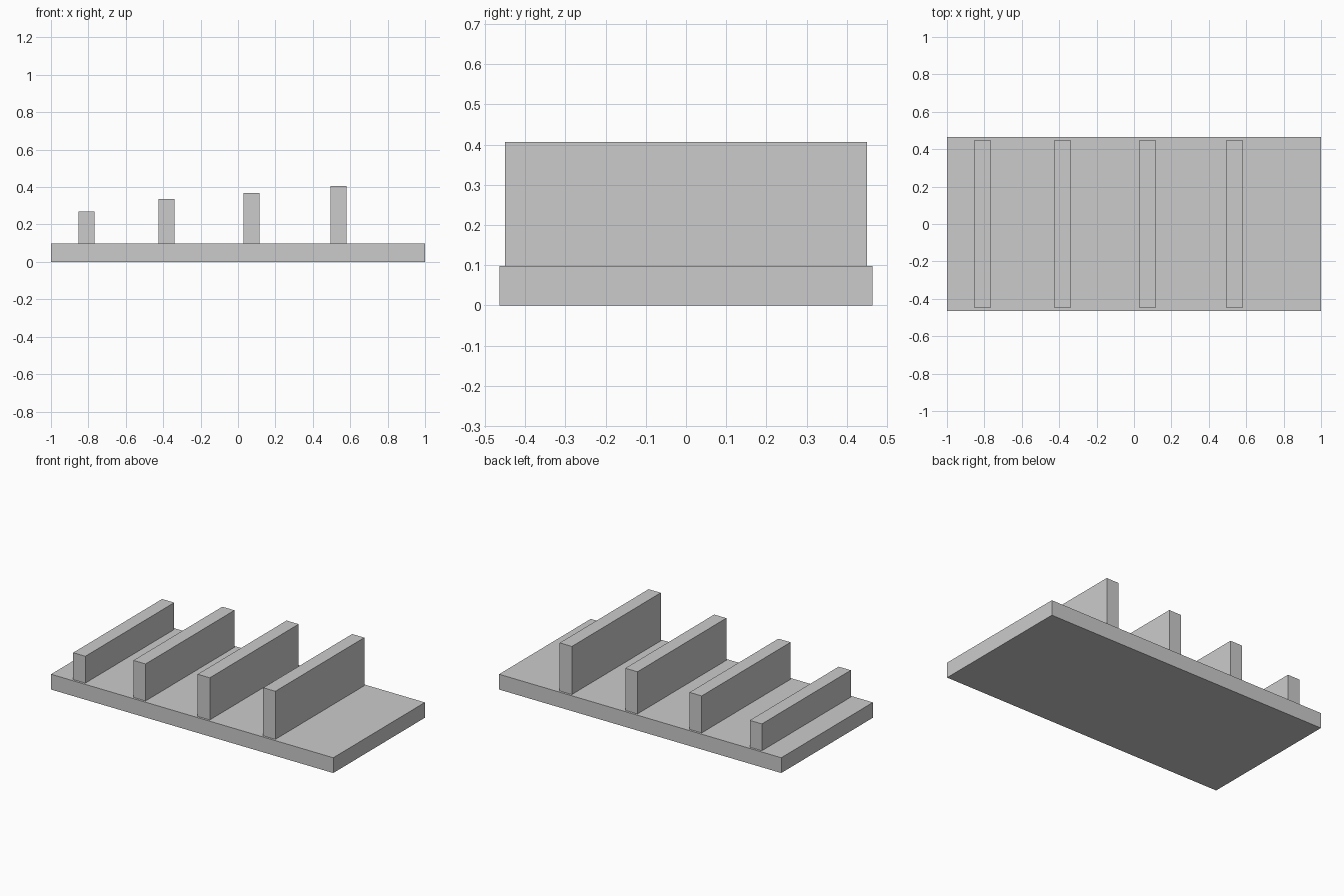
import bpy

if "Cube" in bpy.data.objects:
    bpy.data.objects.remove(bpy.data.objects["Cube"])


def box(name, x, width, depth, z0, z1):
    """Axis-aligned box centred on y = 0, spanning z0..z1."""
    bpy.ops.mesh.primitive_cube_add(size=1, location=(x, 0, (z0 + z1) / 2))
    obj = bpy.context.object
    obj.name = name
    obj.scale = (width, depth, z1 - z0)
    bpy.ops.object.transform_apply(location=False, rotation=False, scale=True)
    return obj


BASE_TOP = 0.098

# Flat base plate
box("base_plate", 0, 2.0, 0.928, 0, BASE_TOP)

# Upright dividers, rising from left to right: (x centre, top z)
dividers = [(-0.81, 0.27), (-0.383, 0.335), (0.072, 0.368), (0.537, 0.406)]
for i, (x, top) in enumerate(dividers, 1):
    box(f"divider_{i}", x, 0.086, 0.90, BASE_TOP, top)
